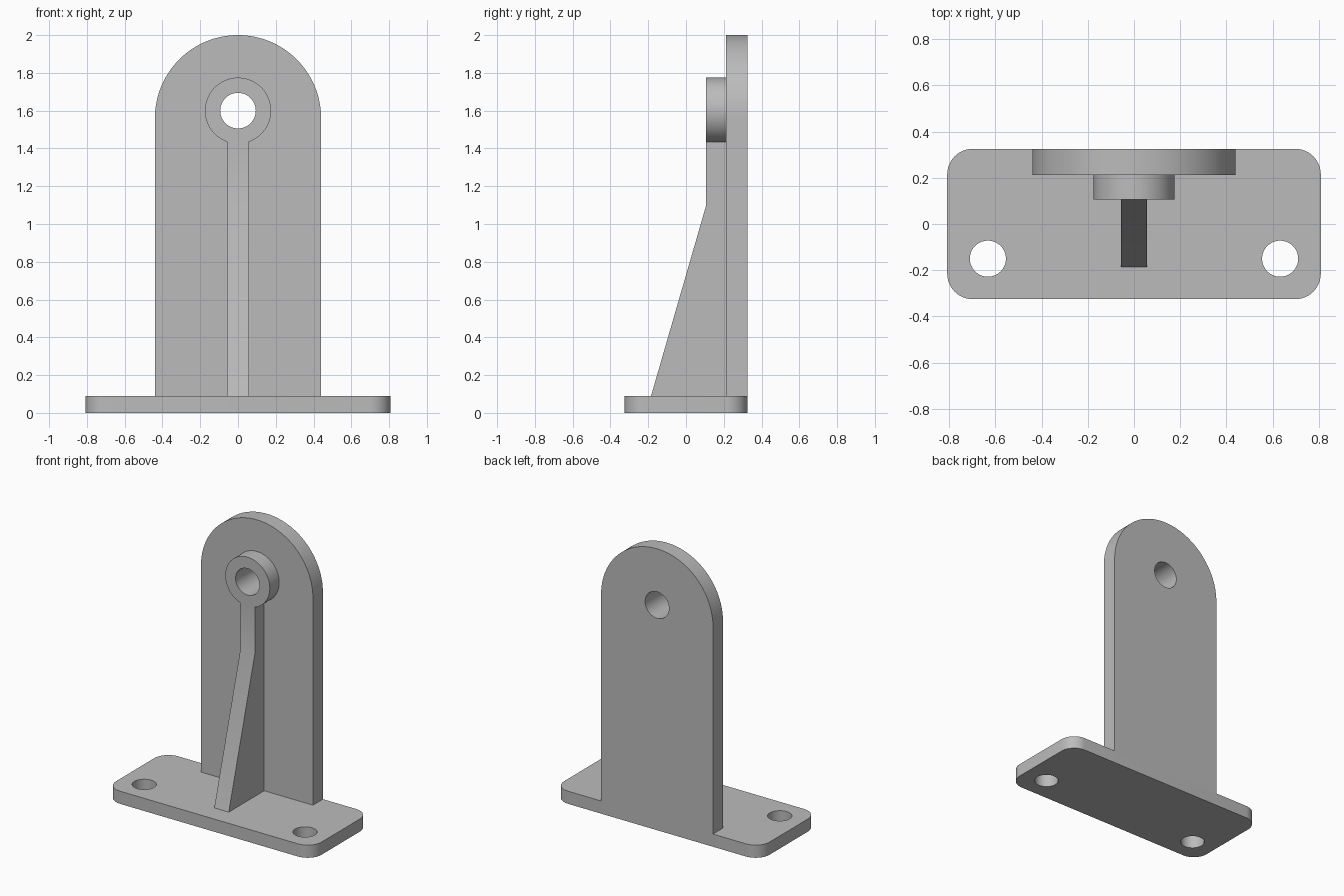
import bpy, bmesh, math
from mathutils import Matrix

cube = bpy.data.objects.get("Cube")
if cube:
    bpy.data.objects.remove(cube)

# Single plain grey
GREY = (0.5, 0.5, 0.5, 1)
grey = bpy.data.materials.new("plain grey")
grey.use_nodes = True
grey.diffuse_color = GREY
grey.node_tree.nodes["Principled BSDF"].inputs["Base Color"].default_value = GREY

BASE_TOP, BACK, PLATE_FRONT, BOSS_FRONT = 0.09, 0.325, 0.213, 0.107
HOLE_Z, BOSS_R, RIB_HALF = 1.6, 0.175, 0.057


def arc(cx, cy, r, start, end, steps):
    """Points along an arc, angles in degrees."""
    angles = [math.radians(start + (end - start) * i / steps) for i in range(steps + 1)]
    return [(cx + r * math.cos(a), cy + r * math.sin(a)) for a in angles]


def circle(cx, cy, r):
    return arc(cx, cy, r, 0, 360, 64)[:-1]


def extrude(name, loops, depth, matrix):
    """Fill an outline with optional holes and extrude it along local z."""
    bm = bmesh.new()
    edges = []
    for loop in loops:
        verts = [bm.verts.new((x, y, 0)) for x, y in loop]
        edges += [bm.edges.new((v, verts[i - 1])) for i, v in enumerate(verts)]
    bmesh.ops.triangle_fill(bm, edges=edges, use_beauty=True, use_dissolve=False)
    ext = bmesh.ops.extrude_face_region(bm, geom=bm.faces[:], use_keep_orig=True)
    top = [g for g in ext["geom"] if isinstance(g, bmesh.types.BMVert)]
    bmesh.ops.translate(bm, verts=top, vec=(0, 0, depth))
    bmesh.ops.transform(bm, matrix=matrix, verts=bm.verts)
    bmesh.ops.recalc_face_normals(bm, faces=bm.faces)
    mesh = bpy.data.meshes.new(name)
    bm.to_mesh(mesh)
    bm.free()
    mesh.materials.append(grey)
    obj = bpy.data.objects.new(name, mesh)
    bpy.context.collection.objects.link(obj)
    bpy.ops.object.select_all(action="DESELECT")
    obj.select_set(True)
    bpy.context.view_layer.objects.active = obj
    bpy.ops.object.shade_smooth_by_angle(angle=math.radians(30))
    return obj


def upright(y):
    """Profile x, y becomes world x, z; extrusion runs from y towards the front."""
    return Matrix.Translation((0, y, 0)) @ Matrix.Rotation(math.pi / 2, 4, "X")


# Base plate with rounded corners and two mounting holes
corner = 0.11
outline = []
for sx, sy, start in ((1, 1, 0), (-1, 1, 90), (-1, -1, 180), (1, -1, 270)):
    outline += arc(sx * (0.808 - corner), sy * (BACK - corner), corner, start, start + 90, 12)
mount_holes = [circle(side * 0.632, -0.15, 0.078) for side in (-1, 1)]
extrude("base_plate", [outline] + mount_holes, BASE_TOP, Matrix())

# Round-topped back plate with the pivot hole
half = 0.44
plate = [(-half, BASE_TOP), (half, BASE_TOP)] + arc(0, 2 - half, half, 0, 180, 64)
pivot = circle(0, HOLE_Z, 0.094)
extrude("back_plate", [plate, pivot], BACK - PLATE_FRONT, upright(BACK))

# Boss around the hole, flattened where the rib meets it
gap = math.degrees(math.asin(RIB_HALF / BOSS_R))
boss = arc(0, HOLE_Z, BOSS_R, -90 + gap, 270 - gap, 64)
extrude("pivot_boss", [boss, pivot], PLATE_FRONT - BOSS_FRONT, upright(PLATE_FRONT))

# Tapered support rib: profile in y, z extruded across x
rib_top = HOLE_Z - math.sqrt(BOSS_R ** 2 - RIB_HALF ** 2)
rib = [(PLATE_FRONT, BASE_TOP), (PLATE_FRONT, rib_top), (BOSS_FRONT, rib_top),
       (BOSS_FRONT, 1.1), (-0.185, BASE_TOP)]
across = Matrix(((0, 0, 1, -RIB_HALF), (1, 0, 0, 0), (0, 1, 0, 0), (0, 0, 0, 1)))
extrude("support_rib", [rib], RIB_HALF * 2, across)
